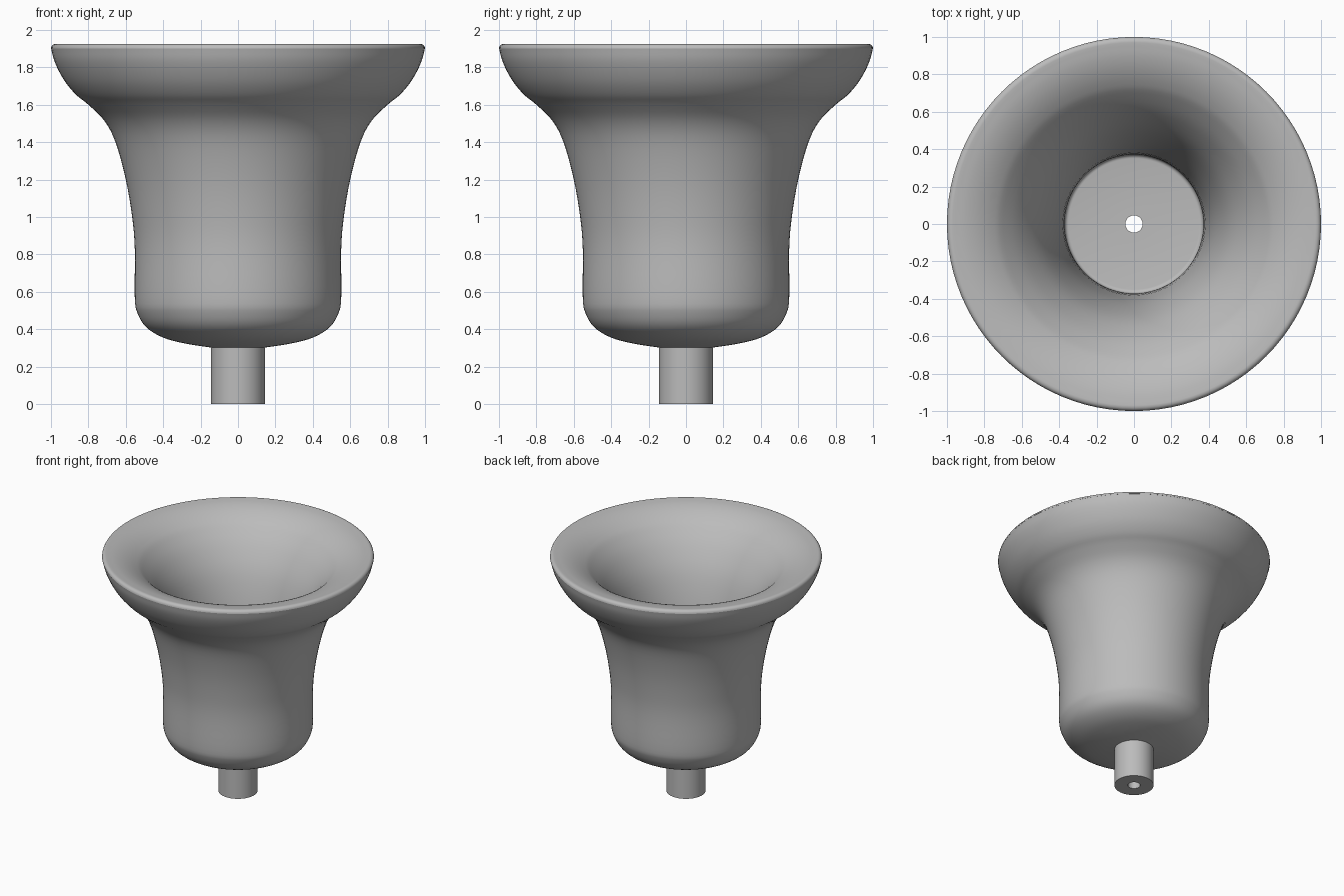
import bpy
import bmesh
from math import cos, sin, pi, radians
from mathutils import Vector

cube = bpy.data.objects.get("Cube")
if cube:
    bpy.data.objects.remove(cube, do_unlink=True)

SEGMENTS = 96
BORE, STEM, THROAT = 0.046, 0.144, 0.37
JOINT, FLOOR, RIM = 0.302, 0.5, 1.925

grey = bpy.data.materials.new("plain grey")
grey.use_nodes = True
colour = (0.5, 0.5, 0.5, 1)
grey.diffuse_color = colour
grey.node_tree.nodes["Principled BSDF"].inputs["Base Color"].default_value = colour


def smooth_path(points, steps=4):
    """Catmull-Rom curve through a few (radius, height) points."""
    pts = [Vector(p) for p in points]
    pts = [2 * pts[0] - pts[1]] + pts + [2 * pts[-1] - pts[-2]]
    path = []
    for a, b, c, d in zip(pts, pts[1:], pts[2:], pts[3:]):
        for k in range(steps):
            t = k / steps
            path.append(b + (c - a) * t / 2
                        + (2 * a - 5 * b + 4 * c - d) * t * t / 2
                        + (3 * b - a - 3 * c + d) * t ** 3 / 2)
    return path + [pts[-2]]


def arc(centre, radius, start, end, steps):
    """Circular arc in the (radius, height) plane, angles in degrees."""
    angles = [radians(start + (end - start) * k / steps) for k in range(steps + 1)]
    return [(centre[0] + radius * cos(a), centre[1] + radius * sin(a)) for a in angles]


def lathe(name, profile):
    """Revolve a profile around the z axis."""
    bm = bmesh.new()
    rings = []
    for r, z in profile:
        rings.append([bm.verts.new((r * cos(2 * pi * j / SEGMENTS),
                                    r * sin(2 * pi * j / SEGMENTS), z))
                      for j in range(SEGMENTS)])
    for low, high in zip(rings, rings[1:]):
        for j in range(SEGMENTS):
            k = (j + 1) % SEGMENTS
            bm.faces.new((low[j], low[k], high[k], high[j]))
    bmesh.ops.remove_doubles(bm, verts=bm.verts[:], dist=0.0001)
    mesh = bpy.data.meshes.new(name)
    bm.to_mesh(mesh)
    bm.free()
    mesh.materials.append(grey)
    obj = bpy.data.objects.new(name, mesh)
    bpy.context.collection.objects.link(obj)
    bpy.ops.object.select_all(action="DESELECT")
    obj.select_set(True)
    bpy.context.view_layer.objects.active = obj
    bpy.ops.object.shade_smooth_by_angle(angle=radians(35))


# Outer wall: rounded base, straight waist, flare and bowl-shaped lip
outer = smooth_path([
    (STEM, JOINT), (0.28, 0.323), (0.4, 0.355), (0.49, 0.41), (0.537, 0.485),
    (0.552, 0.57), (0.552, 0.83), (0.566, 1.0), (0.6, 1.2), (0.655, 1.4),
    (0.715, 1.515), (0.8, 1.6), (0.862, 1.65), (0.915, 1.71), (0.955, 1.775),
    (0.984, 1.84), (0.999, 1.9)])
# Small rounded edge at the top of the lip
edge = arc((0.975, RIM - 0.025), 0.025, 0, 90, 5)
# Inner flare, steepening gradually all the way down to the floor
flare = smooth_path([
    (0.97, RIM), (0.9, 1.915), (0.83, 1.893), (0.76, 1.857), (0.7, 1.81),
    (0.6, 1.695), (0.5, 1.515), (0.425, 1.25), (0.387, 0.95), (0.373, 0.7),
    (THROAT, FLOOR + 0.02)])
# Flat floor with a fine fillet, then the drain bore
floor = arc((THROAT - 0.02, FLOOR + 0.02), 0.02, 0, -90, 4)
bore = [(BORE, FLOOR), (BORE, JOINT)]

lathe("flared_cup", outer + edge + flare + floor + bore)

# Hollow stem below the cup
lathe("stem", [(BORE, JOINT), (BORE, 0), (STEM, 0), (STEM, JOINT)])
